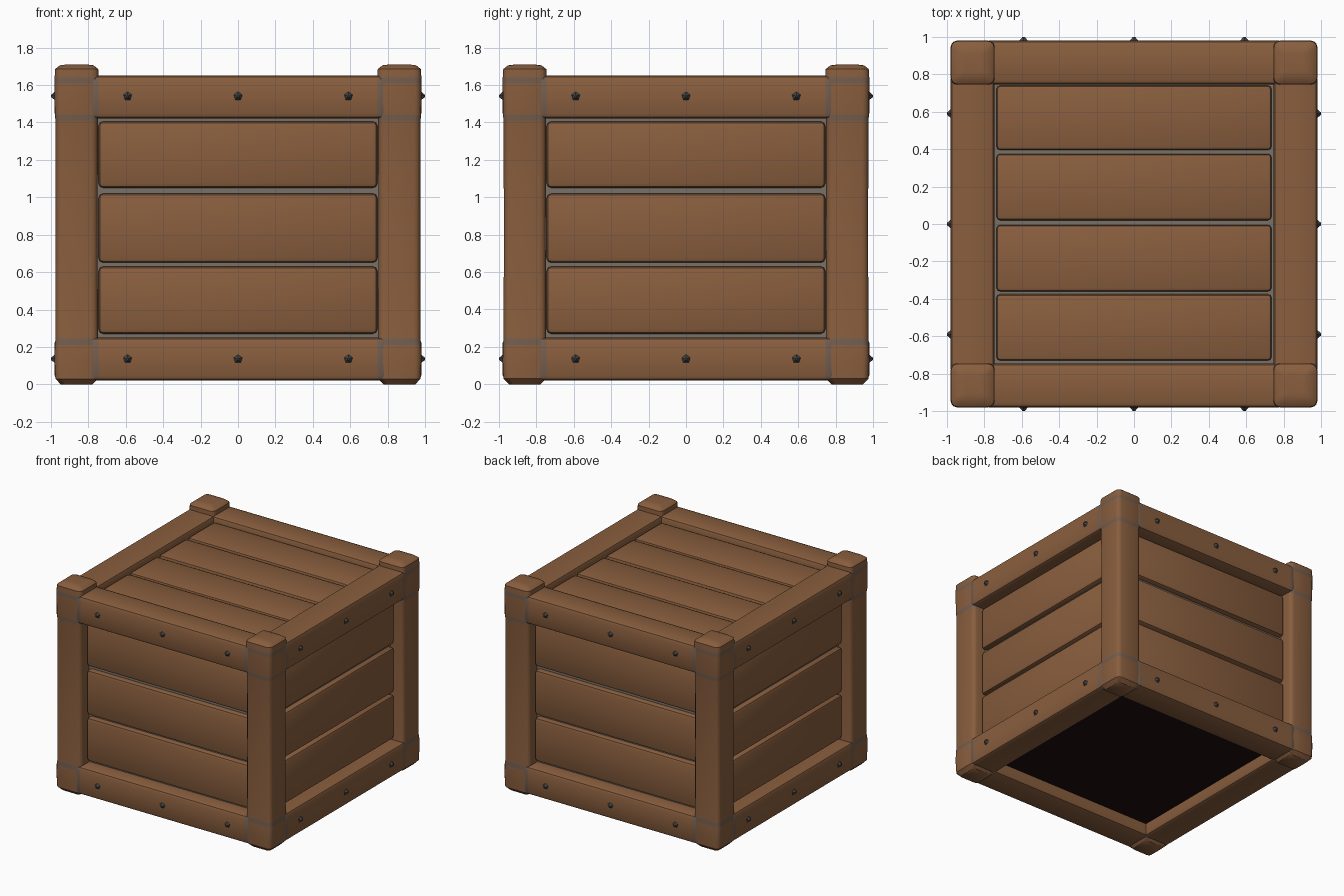
import bpy, bmesh, math
from mathutils import Vector, Matrix

if "Cube" in bpy.data.objects:
    bpy.data.objects.remove(bpy.data.objects["Cube"])


def material(name, rgb):
    m = bpy.data.materials.new(name)
    m.diffuse_color = (*rgb, 1)
    m.use_nodes = True
    m.node_tree.nodes["Principled BSDF"].inputs["Base Color"].default_value = m.diffuse_color
    return m


WOOD = material("brown wood", (0.25, 0.112, 0.048))
WORN = material("worn grey edge", (0.17, 0.11, 0.078))
GAP = material("grey backing", (0.19, 0.165, 0.135))
IRON = material("dark iron", (0.06, 0.062, 0.062))
DARK = material("dark underside", (0.012, 0.004, 0.005))


def finish(bm, name, mats, turn=0):
    bmesh.ops.recalc_face_normals(bm, faces=bm.faces)
    bm.transform(Matrix.Rotation(turn * math.pi / 2, 4, 'Z'))
    me = bpy.data.meshes.new(name)
    bm.to_mesh(me)
    bm.free()
    for m in mats:
        me.materials.append(m)
    ob = bpy.data.objects.new(name, me)
    bpy.context.collection.objects.link(ob)
    return ob


def smooth(ob, angle=35):
    bpy.ops.object.select_all(action='DESELECT')
    ob.select_set(True)
    bpy.context.view_layer.objects.active = ob
    bpy.ops.object.shade_smooth_by_angle(angle=math.radians(angle))


def block(lo, hi, bevel=0, segments=2):
    bm = bmesh.new()
    lo, hi = Vector(lo), Vector(hi)
    bmesh.ops.create_cube(bm, size=1)
    for v in bm.verts:
        v.co = (lo + hi) / 2 + Vector(c * s for c, s in zip(v.co, hi - lo))
    if bevel:
        bmesh.ops.bevel(bm, geom=bm.edges[:], offset=bevel, segments=segments,
                        profile=0.5, affect='EDGES')
    return bm


def rail(name, z0, z1, turn):
    bm = block((-0.8, -0.98, z0), (0.8, -0.745, z1), 0.028)
    # worn bands where the rail meets the posts
    for x in (-0.745, 0.745):
        bmesh.ops.bisect_plane(bm, geom=bm.verts[:] + bm.edges[:] + bm.faces[:],
                               plane_co=(x, 0, 0), plane_no=(1, 0, 0))
    for f in bm.faces:
        f.material_index = int(abs(f.calc_center_median().x) > 0.745)
    smooth(finish(bm, name, [WOOD, WORN], turn))


def post(name, turn):
    # rounded square sections: height, half width
    sections = [(0, 0.085), (0.03, 0.114), (0.12, 0.118), (0.21, 0.117),
                (0.245, 0.113), (0.8, 0.112), (1.41, 0.113), (1.44, 0.117),
                (1.61, 0.118), (1.64, 0.118), (1.685, 0.115), (1.705, 0.09), (1.71, 0.05)]
    bm = bmesh.new()
    rings = []
    for z, h in sections:
        r = 0.3 * h
        ring = []
        for q in range(4):
            a0 = q * math.pi / 2
            cx = (h - r) * math.sqrt(2) * math.cos(a0 + math.pi / 4)
            cy = (h - r) * math.sqrt(2) * math.sin(a0 + math.pi / 4)
            for k in range(4):
                a = a0 + k * math.pi / 6
                ring.append(bm.verts.new((-0.862 + cx + r * math.cos(a),
                                          -0.862 + cy + r * math.sin(a), z)))
        rings.append(ring)
    n = len(rings[0])
    for i, (a, b) in enumerate(zip(rings, rings[1:])):
        for j in range(n):
            f = bm.faces.new((a[j], a[(j + 1) % n], b[(j + 1) % n], b[j]))
            f.material_index = int(i in (3, 6, 8))
    bm.faces.new(rings[0])
    bm.faces.new(rings[-1])
    smooth(finish(bm, name, [WOOD, WORN], turn), 40)


def nail(name, x, z, turn):
    bm = bmesh.new()
    bmesh.ops.create_cone(bm, cap_ends=True, segments=5, radius1=0.033,
                          radius2=0.006, depth=0.03)
    bm.transform(Matrix.Translation((x, -0.985, z)) @ Matrix.Rotation(math.pi / 2, 4, 'X'))
    finish(bm, name, [IRON], turn)


# four sides: post, two rails, planks and nails each
for t, side in enumerate(("front", "right", "back", "left")):
    post(side + "_post", t)
    rail(side + "_bottom_rail", 0.02, 0.25, t)
    rail(side + "_top_rail", 1.42, 1.65, t)
    for i, (a, b) in enumerate(((0.27, 0.63), (0.65, 1.02), (1.05, 1.405))):
        bm = block((-0.745, -0.905, a), (0.745, -0.81, b), 0.025)
        smooth(finish(bm, f"{side}_plank_{i + 1}", [WOOD], t))
    for z in (0.135, 1.54):
        for x in (-0.59, 0, 0.59):
            nail(side + "_nail", x, z, t)

# lid planks
for i, (a, b) in enumerate(((-0.73, -0.375), (-0.36, -0.005), (0.02, 0.375), (0.395, 0.74))):
    smooth(finish(block((-0.735, a, 1.5), (0.735, b, 1.615), 0.02), f"lid_plank_{i + 1}", [WOOD]))

# inner box seen through the gaps, dark underneath
bm = block((-0.86, -0.86, 0.12), (0.86, 0.86, 1.58))
bm.normal_update()
for f in bm.faces:
    f.material_index = int(f.normal.z < -0.5)
finish(bm, "inner_box", [GAP, DARK])
